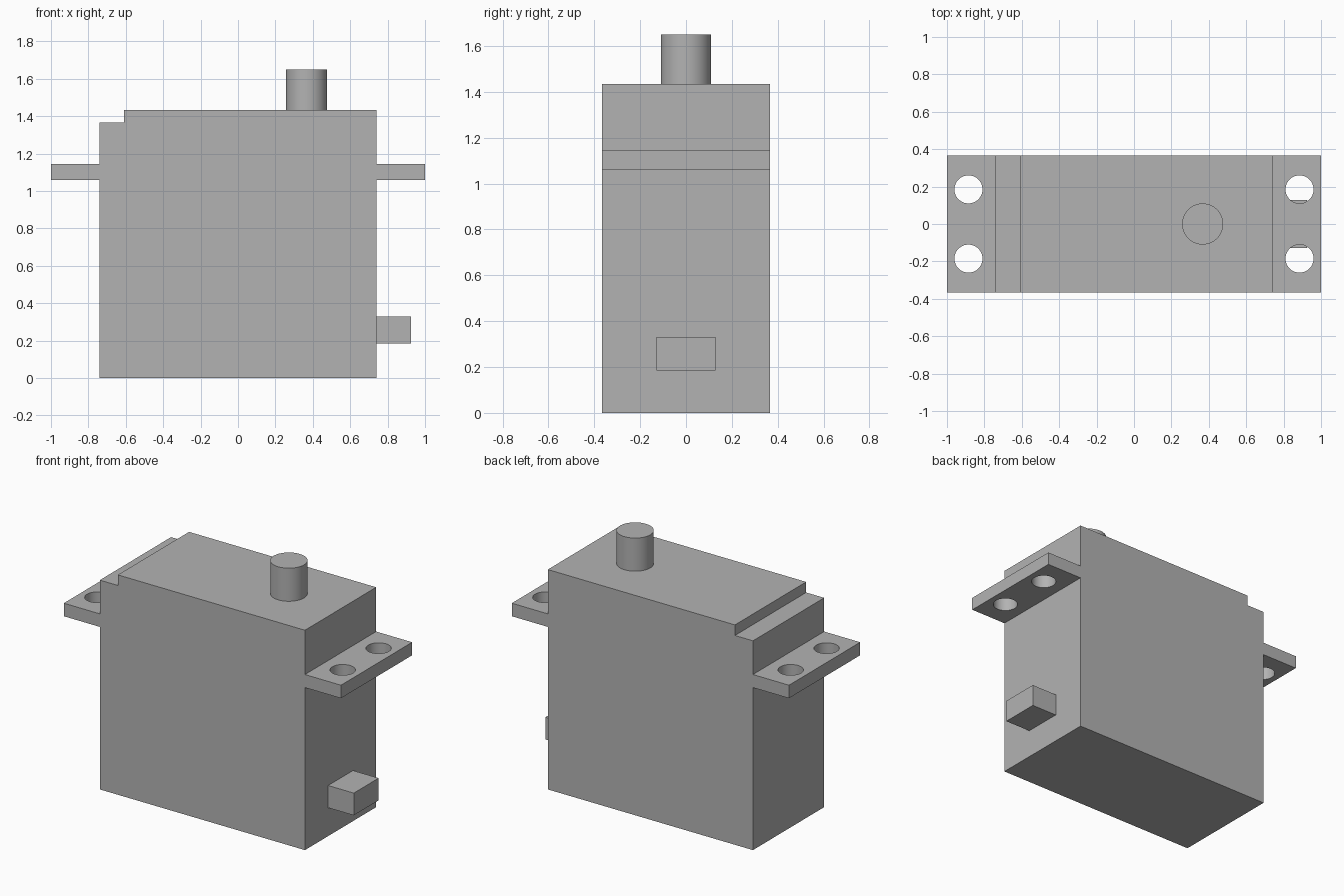
import bpy
import bmesh

cube = bpy.data.objects.get("Cube")
if cube:
    bpy.data.objects.remove(cube, do_unlink=True)

HALF_DEPTH = 0.367   # half the housing depth
BODY_X = 0.74        # half the housing width
TOP = 1.434
TAB_LOW, TAB_HIGH = 1.06, 1.145

grey = bpy.data.materials.new("plain grey")
grey.use_nodes = True
grey.diffuse_color = (0.45, 0.45, 0.45, 1)
grey.node_tree.nodes["Principled BSDF"].inputs["Base Color"].default_value = (0.45, 0.45, 0.45, 1)


def extrude_profile(name, points, half_depth):
    """Extrude an x-z outline symmetrically along y."""
    bm = bmesh.new()
    face = bm.faces.new([bm.verts.new((x, -half_depth, z)) for x, z in points])
    grown = bmesh.ops.extrude_face_region(bm, geom=[face])["geom"]
    verts = [v for v in grown if isinstance(v, bmesh.types.BMVert)]
    bmesh.ops.translate(bm, verts=verts, vec=(0, 2 * half_depth, 0))
    bmesh.ops.recalc_face_normals(bm, faces=bm.faces)
    mesh = bpy.data.meshes.new(name)
    bm.to_mesh(mesh)
    bm.free()
    mesh.materials.append(grey)
    obj = bpy.data.objects.new(name, mesh)
    bpy.context.collection.objects.link(obj)
    return obj


def cylinder(name, radius, x, y, low, high):
    bpy.ops.mesh.primitive_cylinder_add(
        vertices=64, radius=radius, depth=high - low, location=(x, y, (low + high) / 2))
    obj = bpy.context.object
    obj.name = name
    obj.data.materials.append(grey)
    return obj


def smooth(obj):
    bpy.ops.object.select_all(action='DESELECT')
    obj.select_set(True)
    bpy.context.view_layer.objects.active = obj
    bpy.ops.object.shade_smooth_by_angle()


# Housing with its mounting tabs and stepped left shoulder
housing = extrude_profile("housing", [
    (-BODY_X, 0), (BODY_X, 0),
    (BODY_X, TAB_LOW), (1, TAB_LOW), (1, TAB_HIGH), (BODY_X, TAB_HIGH),
    (BODY_X, TOP), (-0.61, TOP), (-0.61, 1.365), (-BODY_X, 1.365),
    (-BODY_X, TAB_HIGH), (-1, TAB_HIGH), (-1, TAB_LOW), (-BODY_X, TAB_LOW),
], HALF_DEPTH)

# Four screw holes through the tabs
for sx in (-1, 1):
    for sy in (-1, 1):
        drill = cylinder("hole_cutter", 0.075, sx * 0.885, sy * 0.185, TAB_LOW - 0.05, TAB_HIGH + 0.05)
        drill.hide_render = True
        cut = housing.modifiers.new("screw hole", 'BOOLEAN')
        cut.operation = 'DIFFERENCE'
        cut.solver = 'EXACT'
        cut.object = drill
        bpy.context.view_layer.objects.active = housing
        bpy.ops.object.modifier_apply(modifier=cut.name)
        bpy.data.objects.remove(drill, do_unlink=True)
smooth(housing)

# Output shaft on the top
smooth(cylinder("output_shaft", 0.11, 0.367, 0, TOP, 1.65))

# Cable block low on the side
extrude_profile("cable_block", [
    (BODY_X, 0.185), (0.925, 0.185), (0.925, 0.33), (BODY_X, 0.33),
], 0.128)
